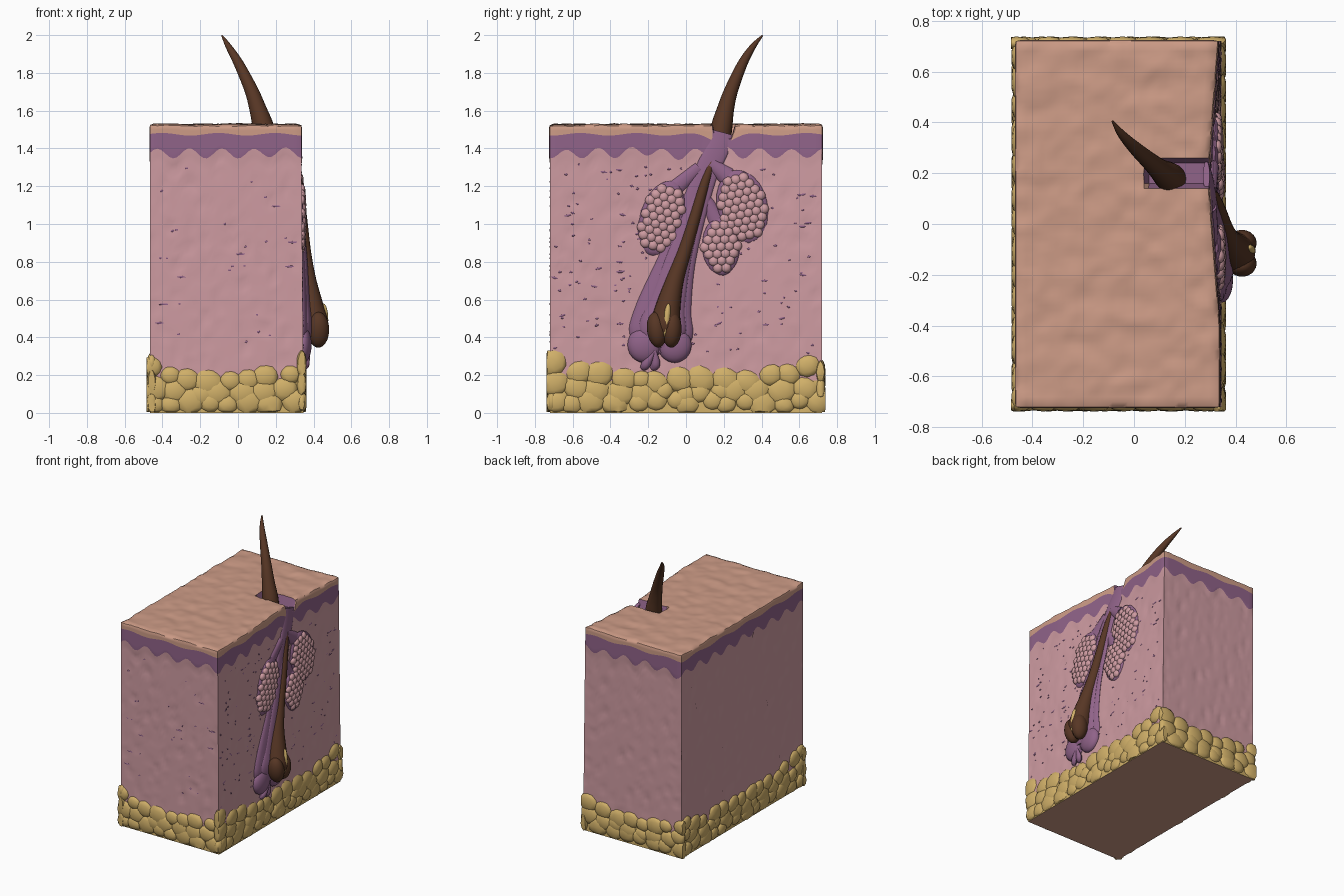
import bpy, bmesh, math, random
from mathutils import Vector, Matrix, noise

random.seed(4)
cube = bpy.data.objects.get("Cube")
if cube:
    bpy.data.objects.remove(cube, do_unlink=True)


def material(name, rgb):
    m = bpy.data.materials.new(name)
    m.use_nodes = True
    m.diffuse_color = (*rgb, 1)
    bsdf = next(n for n in m.node_tree.nodes if n.type == 'BSDF_PRINCIPLED')
    bsdf.inputs["Base Color"].default_value = (*rgb, 1)
    bsdf.inputs["Roughness"].default_value = 0.7
    return m


PINK = material("dermis pink", (0.62, 0.33, 0.36))
PURPLE = material("sheath purple", (0.28, 0.125, 0.25))
PEACH = material("skin peach", (0.61, 0.33, 0.24))
YELLOW = material("fat yellow", (0.63, 0.43, 0.14))
BROWN = material("hair brown", (0.095, 0.037, 0.018))

X0, X1, Y = -0.465, 0.335, 0.72
NX, NY = 40, 72


def finish(name, bm, *mats):
    bmesh.ops.recalc_face_normals(bm, faces=bm.faces)
    me = bpy.data.meshes.new(name)
    bm.to_mesh(me)
    bm.free()
    for m in mats:
        me.materials.append(m)
    ob = bpy.data.objects.new(name, me)
    bpy.context.collection.objects.link(ob)
    return ob


def blob(bm, center, size, tilt=0.0, detail=2):
    """Ellipsoid tilted about the x axis."""
    mat = (Matrix.Translation(center) @ Matrix.Rotation(tilt, 4, 'X')
           @ Matrix.Diagonal((*size, 1)))
    return bmesh.ops.create_icosphere(bm, subdivisions=detail, radius=1, matrix=mat)["verts"]


def tube(bm, path, flat=1.0, sides=20):
    """Tapered tube through (x, y, z, radius) points, smoothed between them."""
    pts = [Vector(p) for p in path]
    fine = []
    for i in range(len(pts) - 1):
        a, b, c, d = pts[max(i - 1, 0)], pts[i], pts[i + 1], pts[min(i + 2, len(pts) - 1)]
        for k in range(5):
            t = k / 5
            fine.append(0.5 * (2 * b + (c - a) * t + (2 * a - 5 * b + 4 * c - d) * t * t
                               + (3 * b - a - 3 * c + d) * t ** 3))
    fine.append(pts[-1])
    rings = []
    for i, p in enumerate(fine):
        t = (fine[min(i + 1, len(fine) - 1)] - fine[max(i - 1, 0)]).xyz.normalized()
        side = t.cross(Vector((1, 0, 0))).normalized()
        out = side.cross(t)
        rings.append([bm.verts.new(p.xyz + max(p.w, 0.002) * (
            math.cos(a) * side + flat * math.sin(a) * out))
            for a in (2 * math.pi * k / sides for k in range(sides))])
    for r, s in zip(rings, rings[1:]):
        for k in range(sides):
            n = (k + 1) % sides
            bm.faces.new((r[k], r[n], s[n], s[k]))
    bm.faces.new(rings[0])
    bm.faces.new(rings[-1])


# Block shape rules
def in_notch(x, y):
    return x > 0.07 and 0.14 < y < 0.25


def lean(x, y, z):
    """The cut face leans inward toward the follicle mouth."""
    pull = 0.045 * max(0, 1 - abs(y - 0.19) / 0.6) * (z / 1.5) ** 2
    return x + (0.012 * (1 - z / 1.5) - pull) * max(0, (x + 0.1) / 0.43)


def top_z(x, y):
    if in_notch(x, y):
        return 1.46
    return 1.527 + 0.008 * noise.noise((x * 9, y * 12, 0)) + 0.004 * noise.noise((x * 22, y * 22, 3))


# Skin block: bumpy top with a notch, layered walls, flat base
bm = bmesh.new()
grid = {}
for i in range(NX + 1):
    for j in range(NY + 1):
        x, y = X0 + (X1 - X0) * i / NX, -Y + 2 * Y * j / NY
        edge = i in (0, NX) or j in (0, NY)
        z = top_z(x, y) - (0.008 if edge else 0)
        grid[i, j] = bm.verts.new((lean(x, y, z), y, z))
for i in range(NX):
    for j in range(NY):
        f = bm.faces.new((grid[i, j], grid[i + 1, j], grid[i + 1, j + 1], grid[i, j + 1]))
        f.material_index = 1 if f.calc_center_median().z < 1.505 else 2

rim = ([(i, 0) for i in range(NX)] + [(NX, j) for j in range(NY)]
       + [(i, NY) for i in range(NX, 0, -1)] + [(0, j) for j in range(NY, 0, -1)])
ROWS = (40, 4, 4)
columns = []
for i, j in rim:
    x, y = X0 + (X1 - X0) * i / NX, -Y + 2 * Y * j / NY
    top = grid[i, j].co.z
    u = x + y
    low = 1.375 + 0.026 * math.sin(u * 37) + 0.025 * noise.noise((u * 5, 1, 0))
    high = 1.475 + 0.007 * math.sin(u * 21)
    if i == NX:
        high -= 0.04 * math.exp(-((y - 0.19) / 0.09) ** 2)
    high = min(high, top - 0.01)
    levels = [0, low, high, top]
    zs = [levels[b] + (levels[b + 1] - levels[b]) * k / n
          for b, n in enumerate(ROWS) for k in range(n)]
    normal = Vector(((i == NX) - (i == 0), (j == NY) - (j == 0), 0))
    col = []
    for z in zs:
        dent = min(0, noise.noise((x * 14, y * 14, z * 26)) + 0.15) * 0.016 if 0 < z < low else 0
        dent += 0.004 if z >= low else 0
        if normal.length > 1.1:
            dent = 0
        col.append(bm.verts.new(Vector((lean(x, y, z), y, z)) + normal * dent))
    columns.append(col + [grid[i, j]])
for k, a in enumerate(columns):
    b = columns[(k + 1) % len(columns)]
    for r in range(sum(ROWS)):
        f = bm.faces.new((a[r], b[r], b[r + 1], a[r + 1]))
        c = f.calc_center_median()
        f.material_index = 0 if r < ROWS[0] else 1 if r < ROWS[0] + ROWS[1] or in_notch(c.x, c.y) else 2
        if c.z < 0.17:
            f.material_index = 3
base = bm.faces.new([c[0] for c in columns])
base.material_index = 2
finish("skin_block", bm, PINK, PURPLE, PEACH, YELLOW)


# Fat cells cobbled along the foot of every wall
bm = bmesh.new()


def fat_wall(place, half, depth, edge_height):
    for row in range(3):
        s = -half + 0.02
        while s < half:
            crest = 0.21 + edge_height * (abs(s) / half) ** 3
            r = random.uniform(0.055, 0.085)
            z = (0.055, crest * 0.5, crest - 0.045)[row] + random.uniform(-0.015, 0.015)
            p, along_x = place(s + random.uniform(-0.02, 0.02))
            size = (r, depth, r * 0.9) if along_x else (depth, r, r * 0.9)
            for v in blob(bm, (p[0], p[1], z), size, 0 if along_x else random.uniform(-0.5, 0.5)):
                v.co.x = min(max(v.co.x, X0 - 0.02), 0.362)
                v.co.y = min(max(v.co.y, -Y - 0.018), Y + 0.018)
                v.co.z = max(v.co.z, 0.004)
            s += r * 1.5


MID = (X0 + X1) / 2
for sign in (-1, 1):
    fat_wall(lambda s: ((MID + s, sign * (Y - 0.008)), True), 0.4, 0.027, 0.08)
    fat_wall(lambda s: ((0.337 if sign > 0 else X0 + 0.008, s), False), Y, 0.027, 0.1)
finish("fat_cells", bm, YELLOW)

# Pores scattered on the cut face, fewer on the front
bm = bmesh.new()
for n in range(170):
    y, z = random.uniform(-0.7, 0.7), random.uniform(0.3, 1.32)
    w = random.choice((0.007, 0.009, 0.011, 0.022))
    blob(bm, (lean(X1, y, z) - 0.001, y, z), (0.004, w, 0.006), random.uniform(-0.4, 0.4), 1)
for n in range(28):
    x, z = random.uniform(-0.44, 0.3), random.uniform(0.32, 1.3)
    blob(bm, (x, -Y + 0.002, z), (random.choice((0.008, 0.011, 0.03)), 0.005, 0.006), 0, 1)
finish("pores", bm, PURPLE)

# Follicle sheath: broad flat rim with a raised inner layer and two root lobes
bm = bmesh.new()
tube(bm, [(0.335, -0.15, 0.32, 0.12), (0.34, -0.135, 0.42, 0.17), (0.34, -0.115, 0.56, 0.145),
          (0.335, -0.05, 0.8, 0.1), (0.325, 0.03, 1.05, 0.075), (0.31, 0.11, 1.28, 0.062),
          (0.295, 0.165, 1.4, 0.065), (0.285, 0.19, 1.485, 0.06)], 0.22)
for y, z in ((-0.22, 0.36), (-0.06, 0.36)):
    blob(bm, (0.345, y, z), (0.045, 0.09, 0.095), detail=3)
tube(bm, [(0.345, -0.13, 0.35, 0.1), (0.352, -0.125, 0.45, 0.13), (0.35, -0.1, 0.58, 0.1),
          (0.342, -0.03, 0.85, 0.065), (0.32, 0.07, 1.15, 0.045), (0.295, 0.16, 1.42, 0.03)], 0.35)
finish("follicle_sheath", bm, PURPLE)

# Papilla stalk under the root
bm = bmesh.new()
for y in (-0.21, -0.16):
    tube(bm, [(0.345, y - 0.02, 0.235, 0.016), (0.36, y, 0.26, 0.024), (0.375, -0.165, 0.33, 0.006)], 0.8, 10)
finish("papilla_stalk", bm, PURPLE)

# Oil glands: purple capsule filled with small pink lobules
GLANDS = {"rear": (0.3, 1.09, 0.135, 0.2, 0.25), "front": (-0.13, 1.03, 0.115, 0.205, -0.3),
          "lower": (0.185, 0.88, 0.1, 0.155, 0.05)}
for name, (gy, gz, ry, rz, tilt) in GLANDS.items():
    gx = lean(X1, gy, gz)
    capsule, lobes = bmesh.new(), bmesh.new()
    blob(capsule, (gx, gy, gz), (0.026, ry, rz), tilt, 3)
    turn = Matrix.Rotation(tilt, 3, 'X')
    for a in range(-5, 6):
        for b in range(-6, 7):
            p = Vector((0, (a + 0.5 * (b % 2)) * 0.042, b * 0.037))
            d = (p.y / ry) ** 2 + (p.z / rz) ** 2
            if d < 0.72:
                p.x = 0.014 - 0.012 * d
                c = Vector((gx, gy, gz)) + turn @ p
                blob(lobes, c, (0.022, 0.029, 0.029))
    finish(name + "_gland_capsule", capsule, PURPLE)
    finish(name + "_gland_lobules", lobes, PINK)

# Gland ducts joining the sheath
bm = bmesh.new()
for start, end in (((-0.07, 1.18), (0.07, 1.3)), ((0.22, 1.25), (0.13, 1.32)), ((0.17, 1.0), (0.1, 1.14))):
    tube(bm, [(0.31, *start, 0.05), (0.31, *end, 0.03)], 0.5, 10)
finish("gland_ducts", bm, PURPLE)

# Hair root with a split bulb
bm = bmesh.new()
tube(bm, [(0.385, -0.115, 0.4, 0.05), (0.4, -0.11, 0.46, 0.078), (0.388, -0.095, 0.56, 0.066),
          (0.368, -0.06, 0.7, 0.047), (0.35, -0.01, 0.85, 0.037), (0.335, 0.045, 1.03, 0.031),
          (0.315, 0.1, 1.22, 0.026), (0.29, 0.15, 1.37, 0.018), (0.28, 0.165, 1.435, 0.006)])
for y in (-0.155, -0.075):
    blob(bm, (0.425, y, 0.44), (0.058, 0.052, 0.095), 0.12 if y < -0.1 else -0.05, 3)
finish("hair_root", bm, BROWN)

# Pale core showing in the bulb split
bm = bmesh.new()
blob(bm, (0.453, -0.103, 0.49), (0.025, 0.02, 0.09), -0.12, 3)
finish("bulb_core", bm, YELLOW)

# Hair shaft above the skin
bm = bmesh.new()
tube(bm, [(0.15, 0.175, 1.43, 0.06), (0.132, 0.19, 1.52, 0.056), (0.105, 0.21, 1.61, 0.045),
          (0.07, 0.24, 1.71, 0.036), (0.003, 0.3, 1.85, 0.026), (-0.05, 0.355, 1.94, 0.016),
          (-0.085, 0.405, 1.998, 0.004)])
finish("hair_shaft", bm, BROWN)

# Smooth shading with sharp block edges
bpy.ops.object.select_all(action='DESELECT')
for ob in bpy.context.collection.objects:
    if ob.type == 'MESH':
        ob.select_set(True)
        bpy.context.view_layer.objects.active = ob
bpy.ops.object.shade_smooth_by_angle(angle=math.radians(40))
